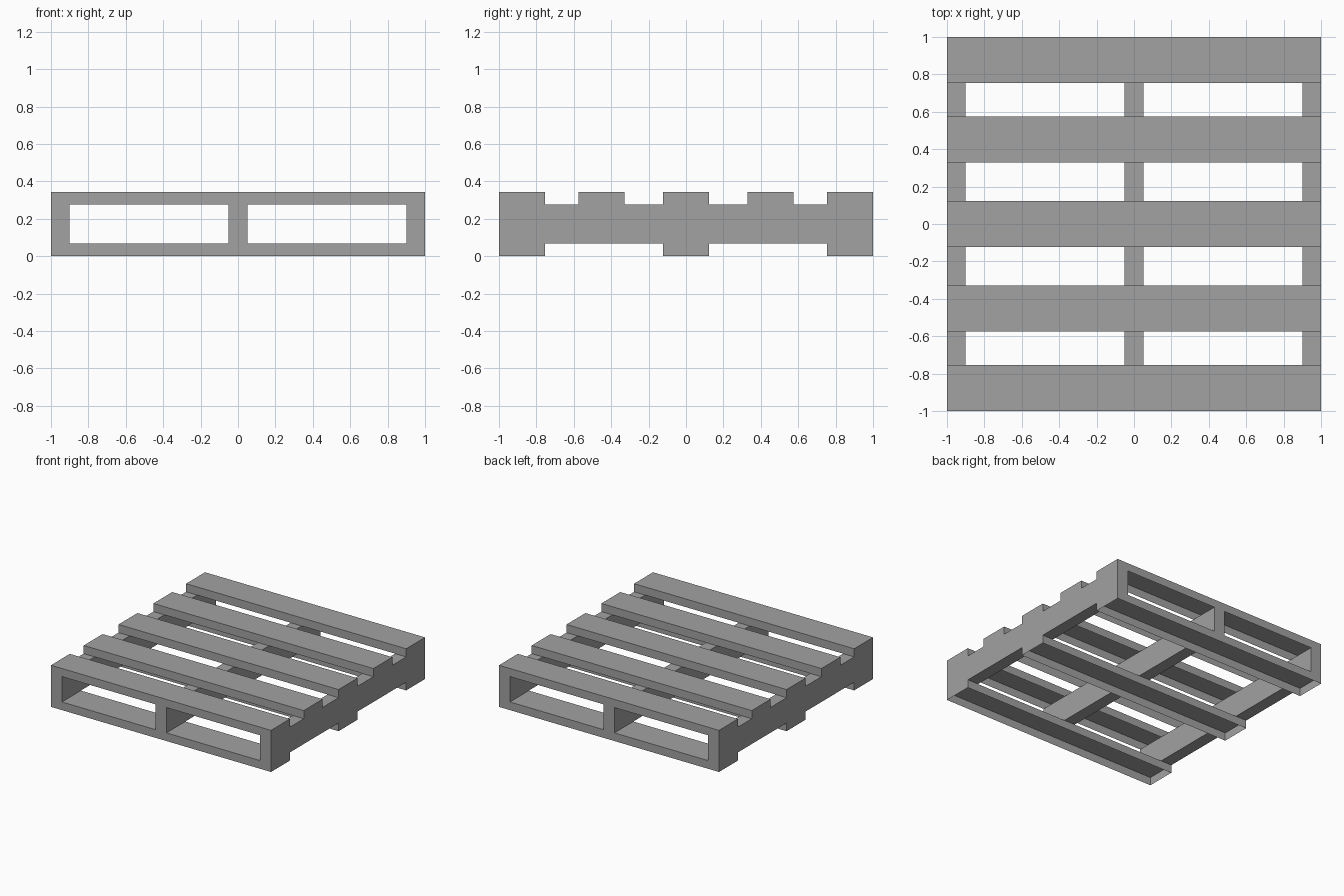
import bpy
import bmesh
from mathutils import Matrix

cube = bpy.data.objects.get("Cube")
if cube:
    bpy.data.objects.remove(cube, do_unlink=True)

BOARD_WIDTH = 0.245
BOARD_THICK = 0.067
STRINGER_WIDTH = 0.1
STRINGER_HEIGHT = 0.208
EDGE = 1 - BOARD_WIDTH / 2

# Single plain grey
grey = bpy.data.materials.new("pallet_grey")
grey.use_nodes = True
colour = (0.36, 0.36, 0.36, 1)
grey.diffuse_color = colour
grey.node_tree.nodes["Principled BSDF"].inputs["Base Color"].default_value = colour


def box(name, centre, size, open_below=False):
    """Flat-sided box, optionally hollow with its underside left open."""
    bm = bmesh.new()
    bmesh.ops.create_cube(bm, size=1, matrix=Matrix.Diagonal((*size, 1)))
    bm.normal_update()
    if open_below:
        under = [f for f in bm.faces if f.normal.z < -0.5]
        bmesh.ops.delete(bm, geom=under, context="FACES_ONLY")
    mesh = bpy.data.meshes.new(name)
    bm.to_mesh(mesh)
    bm.free()
    mesh.materials.append(grey)
    obj = bpy.data.objects.new(name, mesh)
    obj.location = centre
    bpy.context.collection.objects.link(obj)
    return obj


def board(name, y, z):
    return box(name, (0, y, z + BOARD_THICK / 2),
               (2, BOARD_WIDTH, BOARD_THICK), open_below=True)


# Bottom boards
for place, y in (("front", -EDGE), ("middle", 0), ("back", EDGE)):
    board(f"bottom_board_{place}", y, 0)

# Stringers running front to back
for place, x in (("right", -0.95), ("middle", 0), ("left", 0.95)):
    box(f"stringer_{place}", (x, 0, BOARD_THICK + STRINGER_HEIGHT / 2),
        (STRINGER_WIDTH, 2, STRINGER_HEIGHT))

# Top deck boards
for i, y in enumerate((-EDGE, -0.452, 0, 0.452, EDGE), start=1):
    board(f"top_board_{i}", y, BOARD_THICK + STRINGER_HEIGHT)
